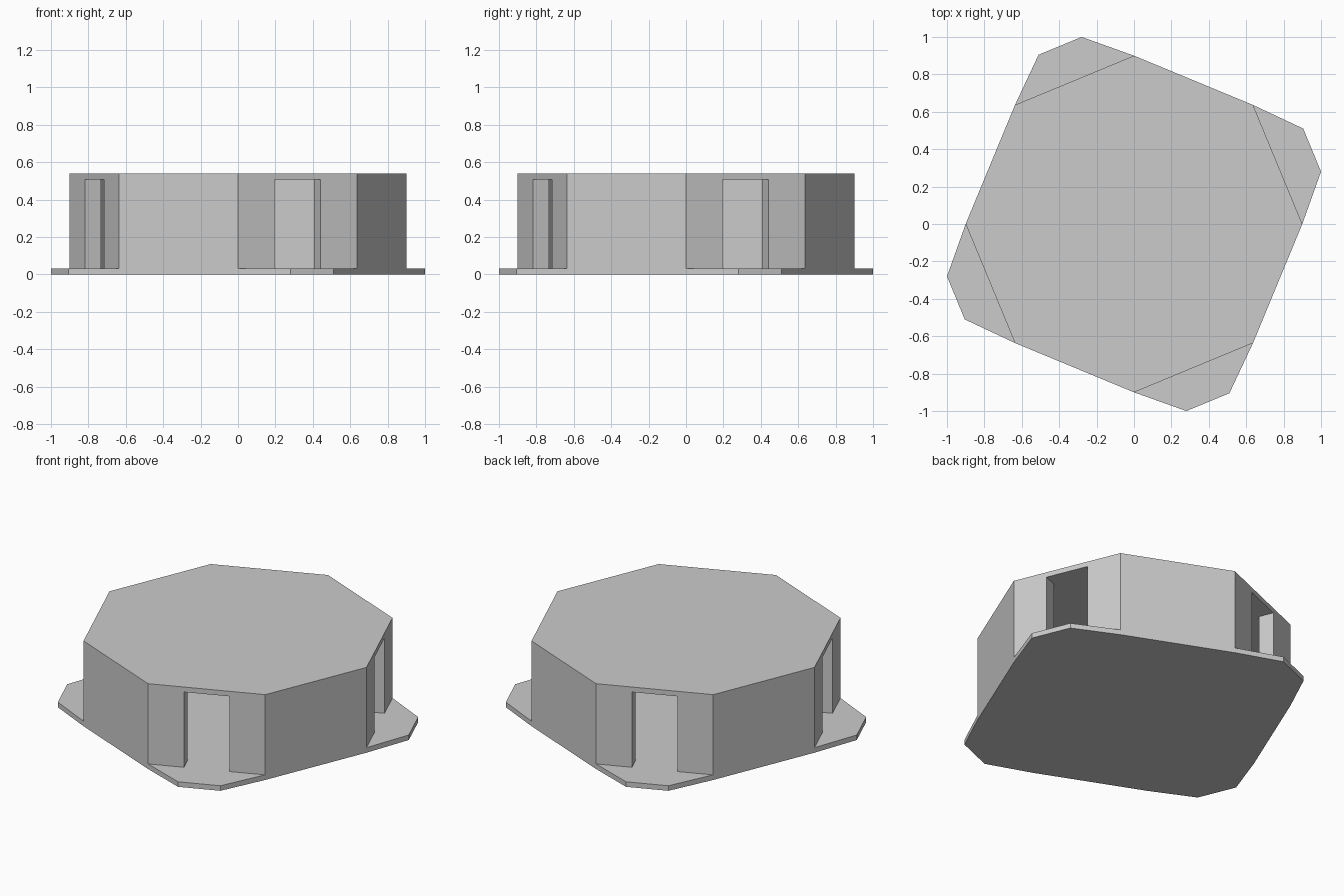
import bpy, bmesh, math
from mathutils import Vector, Matrix

if "Cube" in bpy.data.objects:
    bpy.data.objects.remove(bpy.data.objects["Cube"])

FLOOR, CEIL, TOP = 0.032, 0.508, 0.54
R_OUT, R_IN, DOOR = 0.9, 0.8, 0.133   # outer radius, inner radius, half door width

bm = bmesh.new()


def face(*pts):
    bm.faces.new([bm.verts.new((p.x, p.y, z)) for p, z in pts])


def wall(p, q, z0, z1):
    face((p, z0), (q, z0), (q, z1), (p, z1))


def flat(points, z):
    face(*[(p, z) for p in points])


def polar(r, deg):
    return Vector((r * math.cos(math.radians(deg)), r * math.sin(math.radians(deg))))


base_outline, roof_outline, room_outline = [], [], []
for k in range(4):
    ang = 90 * k
    turn = Matrix.Rotation(math.radians(ang), 2)
    a, b, c = (polar(R_OUT, ang + s) for s in (0, 45, 90))
    ia, ib, ic = (polar(R_IN, ang + s) for s in (0, 45, 90))
    q, p = turn @ Vector((1.0, 0.28)), turn @ Vector((0.905, 0.51))
    along = (b - a).normalized() * DOOR
    mid, imid = (a + b) / 2, (ia + ib) / 2
    d1, d2, e1, e2 = mid - along, mid + along, imid - along, imid + along

    # porch step
    for s, t in ((a, q), (q, p), (p, b)):
        wall(s, t, 0, FLOOR)
    flat([a, q, p, b, d2, d1], FLOOR)

    # outer wall with doorway, then plain outer wall
    face((a, FLOOR), (d1, FLOOR), (d1, CEIL), (d2, CEIL), (d2, FLOOR),
         (b, FLOOR), (b, TOP), (a, TOP))
    face((b, 0), (c, 0), (c, FLOOR), (c, TOP), (b, TOP), (b, FLOOR))

    # inner walls and door jambs
    for s, t in ((ia, e1), (e2, ib), (ib, ic), (d1, e1), (d2, e2)):
        wall(s, t, FLOOR, CEIL)

    # doorway threshold and header
    for z in (FLOOR, CEIL):
        flat([d1, d2, e2, e1], z)

    base_outline += [a, q, p, b]
    roof_outline += [a, b]
    room_outline += [ia, e1, e2, ib]

# underside, roof, room floor and room ceiling
flat(base_outline, 0)
flat(roof_outline, TOP)
flat(room_outline, FLOOR)
flat(room_outline, CEIL)

bmesh.ops.remove_doubles(bm, verts=bm.verts[:], dist=1e-4)
bmesh.ops.recalc_face_normals(bm, faces=bm.faces[:])
mesh = bpy.data.meshes.new("octagonal_building")
bm.to_mesh(mesh)
bm.free()
bpy.context.collection.objects.link(bpy.data.objects.new("octagonal_building", mesh))
